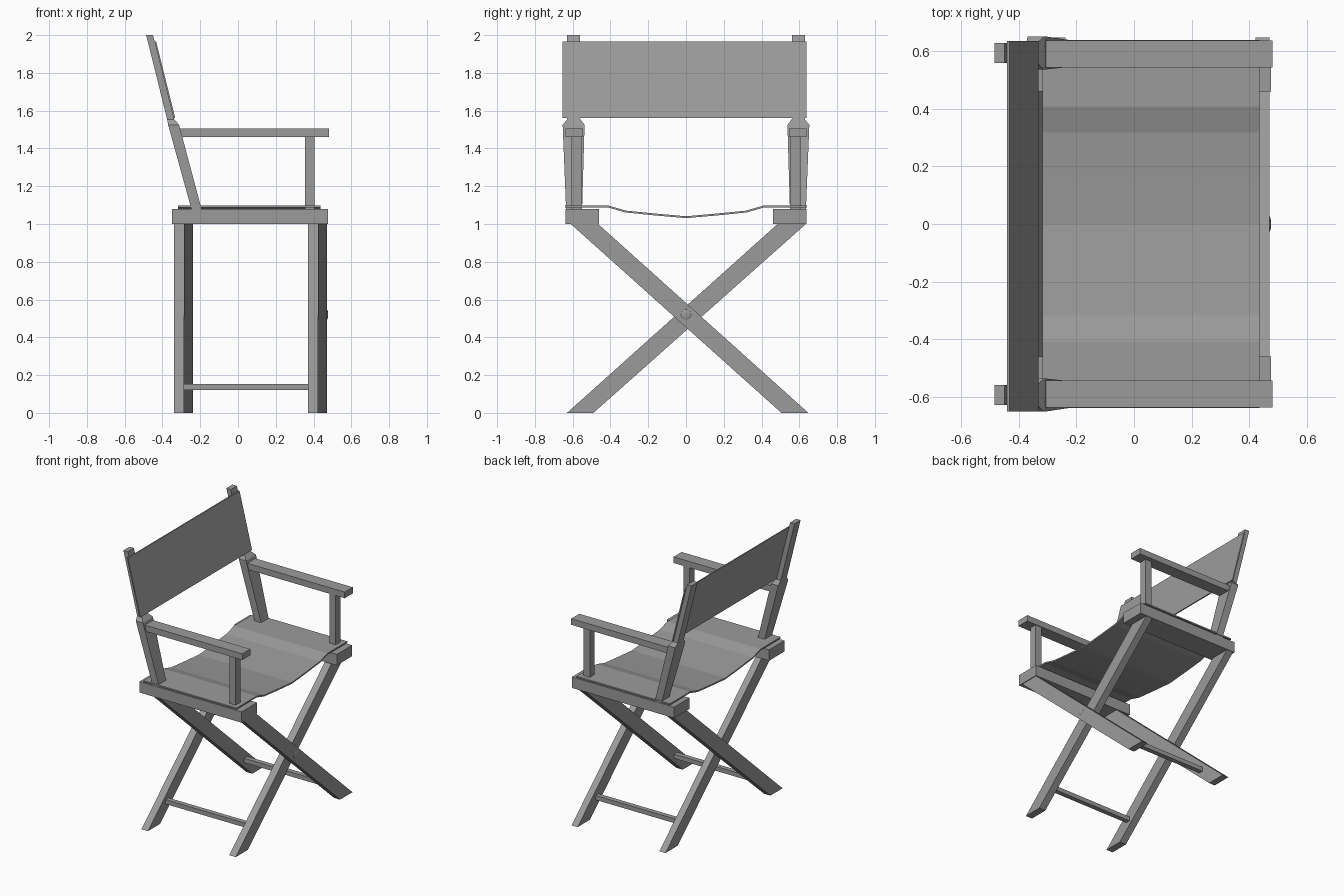
import bpy
import bmesh

cube = bpy.data.objects.get("Cube")
if cube:
    bpy.data.objects.remove(cube, do_unlink=True)

GREY = (0.33, 0.33, 0.33, 1.0)
mat = bpy.data.materials.new("plain grey")
mat.use_nodes = True
mat.diffuse_color = GREY
mat.node_tree.nodes["Principled BSDF"].inputs["Base Color"].default_value = GREY


def finish(name, bm):
    """Turn a bmesh into a named object with the shared colour."""
    bmesh.ops.recalc_face_normals(bm, faces=bm.faces)
    mesh = bpy.data.meshes.new(name)
    bm.to_mesh(mesh)
    bm.free()
    mesh.materials.append(mat)
    obj = bpy.data.objects.new(name, mesh)
    bpy.context.collection.objects.link(obj)
    return obj


def loft(name, *sections):
    """Solid through level rectangles, each given as (z, (x0, x1), (y0, y1))."""
    bm = bmesh.new()
    rings = []
    for z, (x0, x1), (y0, y1) in sections:
        corners = ((x0, y0), (x1, y0), (x1, y1), (x0, y1))
        rings.append([bm.verts.new((x, y, z)) for x, y in corners])
    for low, high in zip(rings, rings[1:]):
        for i in range(4):
            j = (i + 1) % 4
            bm.faces.new((low[i], low[j], high[j], high[i]))
    bm.faces.new(rings[0])
    bm.faces.new(rings[-1])
    return finish(name, bm)


def box(name, x, y, z):
    return loft(name, (z[0], x, y), (z[1], x, y))


def span(side, a, b):
    """Range in y on the given side, from distances to the middle."""
    return tuple(sorted((side * a, side * b)))


# Crossed legs, one pair at the seat front and one at the back
for end, x in (("back", -0.34), ("front", 0.37)):
    mid, far = x + 0.053, x + 0.102
    loft(end + "_leg_rising_left", (0, (x, mid), (-0.63, -0.49)),
         (1.0, (x, mid), (0.485, 0.635)))
    loft(end + "_leg_rising_right", (0, (mid, far), (0.505, 0.648)),
         (1.0, (mid, far), (-0.61, -0.465)))

# Low stretchers joining matching legs
box("right_stretcher", (-0.288, 0.373), (-0.425, -0.39), (0.12, 0.152))
box("left_stretcher", (-0.235, 0.425), (0.405, 0.44), (0.12, 0.152))

# Pivot bolt where the front legs cross
bm = bmesh.new()
bmesh.ops.create_uvsphere(bm, u_segments=12, v_segments=8, radius=0.028)
bmesh.ops.scale(bm, vec=(0.25, 1, 1), verts=bm.verts)
bmesh.ops.translate(bm, vec=(0.47, 0, 0.52), verts=bm.verts)
finish("pivot_bolt", bm)

# Side frames: rail, arm, arm post and two-part back post
for label, s in (("right", -1), ("left", 1)):
    box(label + "_seat_rail", (-0.35, 0.477), span(s, 0.46, 0.638), (1.0, 1.08))
    box(label + "_armrest", (-0.31, 0.482), span(s, 0.545, 0.638), (1.46, 1.505))
    box(label + "_arm_post", (0.355, 0.405), span(s, 0.55, 0.605), (1.08, 1.46))
    loft(label + "_lower_back_post",
         (1.08, (-0.247, -0.193), span(s, 0.55, 0.635)),
         (1.525, (-0.37, -0.312), span(s, 0.537, 0.653)),
         (1.555, (-0.375, -0.338), span(s, 0.56, 0.628)))
    loft(label + "_upper_back_post",
         (1.5, (-0.362, -0.325), span(s, 0.56, 0.63)),
         (2.0, (-0.486, -0.45), span(s, 0.56, 0.63)))

# Back panel stretched over the front of the upper posts
loft("back_panel", (1.56, (-0.341, -0.332), (-0.653, 0.637)),
     (1.965, (-0.442, -0.433), (-0.653, 0.637)))

# Sagging fabric seat
half = [(0, 1.036), (0.16, 1.05), (0.32, 1.066), (0.41, 1.092), (0.64, 1.092)]
profile = [(-y, z) for y, z in half[:0:-1]] + half
bm = bmesh.new()
rows = [[bm.verts.new((x, y, z)) for x in (-0.318, 0.437)] for y, z in profile]
for a, b in zip(rows, rows[1:]):
    bm.faces.new((a[0], a[1], b[1], b[0]))
seat = finish("seat_fabric", bm)
thick = seat.modifiers.new("thickness", 'SOLIDIFY')
thick.thickness = 0.01
thick.offset = 0
